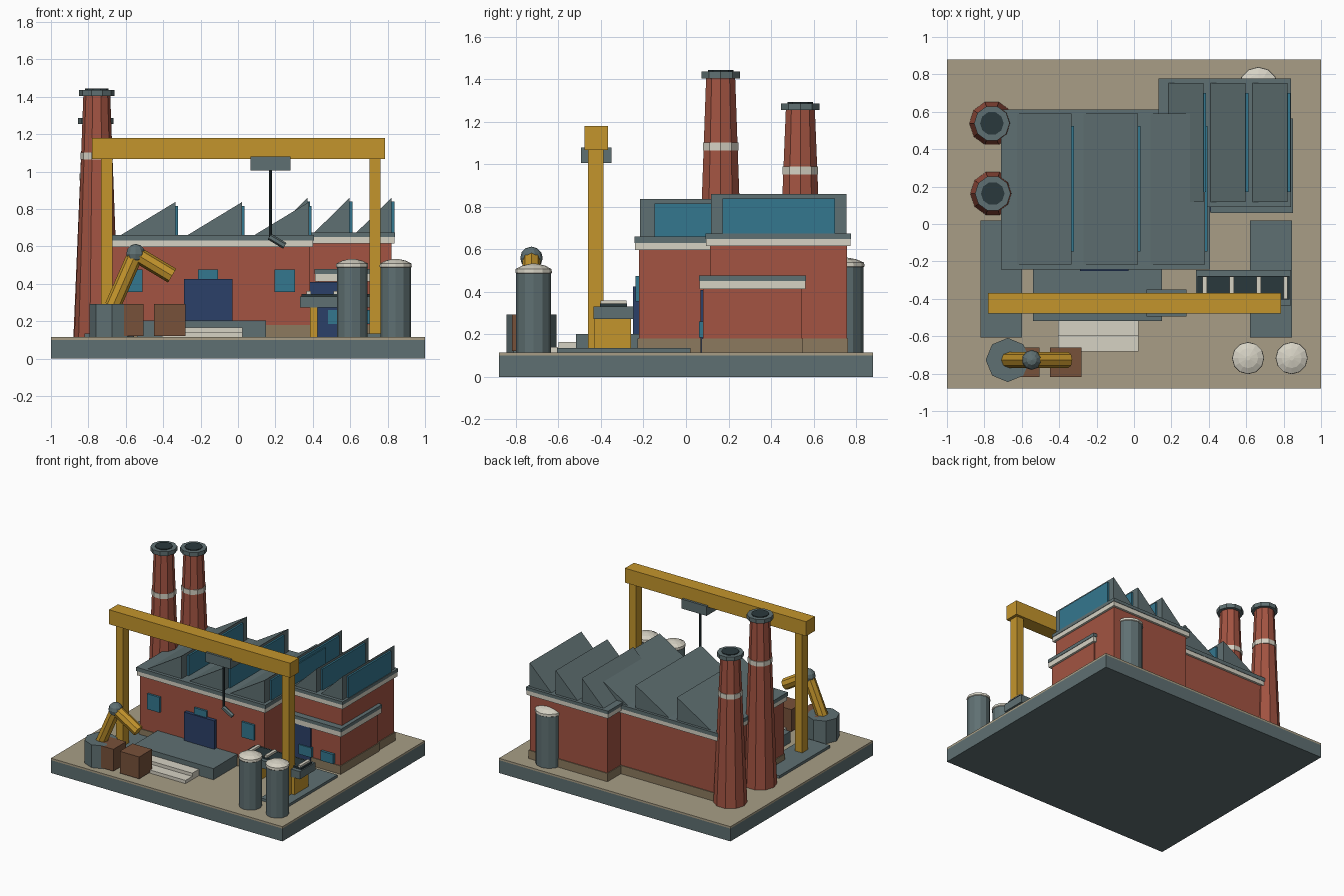
import bpy, bmesh
from math import pi, cos, sin
from mathutils import Vector

if "Cube" in bpy.data.objects:
    bpy.data.objects.remove(bpy.data.objects["Cube"])


def material(name, hexcode):
    def lin(c):
        return c / 12.92 if c <= 0.04045 else ((c + 0.055) / 1.055) ** 2.4
    m = bpy.data.materials.new(name)
    rgb = [lin(int(hexcode[i:i + 2], 16) / 255) for i in (0, 2, 4)]
    m.diffuse_color = (*rgb, 1)
    m.use_nodes = True
    m.node_tree.nodes["Principled BSDF"].inputs["Base Color"].default_value = m.diffuse_color
    return m


STEEL = material("steel", "5F7072")
TAN = material("concrete", "A89E86")
PLINTH = material("plinth", "8C7A5F")
BRICK = material("brick", "A35442")
CREAM = material("cream", "D6D2C4")
GLASS = material("glass", "34778F")
DOOR = material("door_blue", "2B4068")
GOLD = material("yellow_paint", "C4952C")
DARK = material("dark", "2A383C")
WOOD = material("wood", "77513A")
G = 0.115  # ground level


def finish(name, bm, mat):
    bmesh.ops.recalc_face_normals(bm, faces=bm.faces)
    mesh = bpy.data.meshes.new(name)
    bm.to_mesh(mesh)
    bm.free()
    mesh.materials.append(mat)
    ob = bpy.data.objects.new(name, mesh)
    bpy.context.collection.objects.link(ob)
    return ob


def box(name, x, y, z, mat):
    """Box from (min, max) pairs."""
    bm = bmesh.new()
    bmesh.ops.create_cube(bm, size=1)
    for v in bm.verts:
        v.co = [lo + (c + 0.5) * (hi - lo) for c, (lo, hi) in zip(v.co, (x, y, z))]
    return finish(name, bm, mat)


def lathe(name, centre, profile, mat, sides=12):
    """Faceted solid of revolution from (radius, z) points."""
    bm = bmesh.new()
    rings = []
    for r, z in profile:
        rings.append([bm.verts.new((centre[0] + r * cos(2 * pi * i / sides),
                                    centre[1] + r * sin(2 * pi * i / sides), z))
                      for i in range(sides)])
    for a, b in zip(rings, rings[1:]):
        for i in range(sides):
            j = (i + 1) % sides
            bm.faces.new((a[i], a[j], b[j], b[i]))
    bm.faces.new(rings[0])
    bm.faces.new(rings[-1])
    return finish(name, bm, mat)


def rod(name, p, q, r, mat, sides=8):
    """Cylinder between two points."""
    p, q = Vector(p), Vector(q)
    bm = bmesh.new()
    bmesh.ops.create_cone(bm, cap_ends=True, segments=sides, radius1=r, radius2=r,
                          depth=(q - p).length)
    ob = finish(name, bm, mat)
    ob.location = (p + q) / 2
    ob.rotation_euler = (q - p).to_track_quat('Z', 'Y').to_euler()
    return ob


def tooth(name, x, y, z):
    """Sawtooth roof bay with a glazed vertical side facing +x."""
    bm = bmesh.new()
    tri = [(x[0], z[0]), (x[1], z[0]), (x[1], z[1])]
    a = [bm.verts.new((px, y[0], pz)) for px, pz in tri]
    b = [bm.verts.new((px, y[1], pz)) for px, pz in tri]
    bm.faces.new(a)
    bm.faces.new(b)
    for i in range(3):
        j = (i + 1) % 3
        bm.faces.new((a[i], a[j], b[j], b[i]))
    finish(name, bm, STEEL)
    inset = (y[1] - y[0]) * 0.085
    box(name + "_glazing", (x[1] - 0.005, x[1] + 0.014), (y[0] + inset, y[1] - inset),
        (z[0] + 0.005, z[1] - 0.02), GLASS)


def building(name, x, y, top, band, roof):
    """Plinth, brick walls, cream cornice and roof slab."""
    def grow(r, d):
        return (r[0] - d, r[1] + d)
    box(name + "_plinth", grow(x, 0.006), grow(y, 0.006), (G, 0.18), PLINTH)
    box(name + "_walls", x, y, (G, top), BRICK)
    box(name + "_cornice", grow(x, 0.017), grow(y, 0.017), (top, band), CREAM)
    box(name + "_roof_slab", grow(x, 0.02), grow(y, 0.02), (band, roof), STEEL)


# Base slab
box("base", (-1, 1), (-0.88, 0.88), (0, 0.1), STEEL)
box("yard_surface", (-1, 1), (-0.88, 0.88), (0.1, G), TAN)

# Main hall with three sawtooth bays
building("main_hall", (-0.69, 0.385), (-0.222, 0.592), 0.597, 0.63, 0.66)
for i in range(3):
    x1 = -0.335 + i * 0.357
    tooth(f"main_roof_tooth_{i}", (x1 - 0.3, x1), (-0.217, 0.592), (0.655, 0.837))
for i, x in enumerate((-0.565, -0.16, 0.25)):
    box(f"main_window_{i}", (x - 0.054, x + 0.054), (-0.238, -0.21), (0.355, 0.475), GLASS)
box("main_door", (-0.29, -0.03), (-0.25, -0.2), (G, 0.425), DOOR)

# Rear hall, slightly taller
building("rear_hall", (0.15, 0.82), (0.112, 0.757), 0.615, 0.65, 0.675)
for i in range(3):
    x1 = 0.372 + i * 0.225
    tooth(f"rear_roof_tooth_{i}", (x1 - 0.193, x1), (0.118, 0.755), (0.67, 0.86))
box("rear_door", (0.38, 0.58), (0.068, 0.13), (G, 0.41), DOOR)

# Low side annex
building("annex", (0.43, 0.83), (0.08, 0.545), 0.413, 0.452, 0.478)
for i, x in enumerate((0.537, 0.725)):
    box(f"annex_window_{i}", (x - 0.055, x + 0.055), (0.06, 0.1), (0.185, 0.26), GLASS)

# Brick chimneys
for i, (cx, cy, top) in enumerate(((-0.755, 0.163, 1.44), (-0.76, 0.538, 1.29))):
    c = (cx, cy)
    neck = top - 0.035
    lathe(f"chimney_shaft_{i}", c, [(0.12, G), (0.072, neck)], BRICK, 10)
    lathe(f"chimney_cap_{i}", c, [(0.095, neck), (0.095, top - 0.003)], STEEL, 10)
    lathe(f"chimney_mouth_{i}", c, [(0.063, top - 0.01), (0.063, top + 0.003)], DARK, 10)
    zb = G + (neck - G) * 0.75
    rb = 0.12 - 0.048 * 0.75 + 0.004
    lathe(f"chimney_band_{i}", c, [(rb, zb - 0.017), (rb, zb + 0.02)], CREAM, 10)

# Storage silos
for i, (cx, cy, r, h) in enumerate(((0.61, -0.717, 0.082, 0.49), (0.843, -0.717, 0.082, 0.49),
                                    (0.665, 0.735, 0.1, 0.52))):
    lathe(f"silo_body_{i}", (cx, cy), [(r, G), (r, h)], STEEL)
    lathe(f"silo_dome_{i}", (cx, cy), [(r * 0.98, h - 0.005), (r * 1.05, h),
                                       (r * 1.03, h + 0.018), (r * 0.65, h + 0.034),
                                       (r * 0.15, h + 0.043)], CREAM)

# Gantry crane on two pads
for side, px, lx in (("left", (-0.82, -0.6), -0.702), ("right", (0.62, 0.845), 0.733)):
    box(f"gantry_pad_{side}", px, (-0.607, 0.02), (G, 0.135), STEEL)
    box(f"gantry_leg_{side}", (lx - 0.03, lx + 0.03), (-0.46, -0.388), (0.135, 1.08), GOLD)
box("gantry_beam", (-0.78, 0.785), (-0.478, -0.368), (1.067, 1.18), GOLD)
box("gantry_trolley", (0.067, 0.282), (-0.495, -0.35), (1.006, 1.08), STEEL)
rod("hoist_cable", (0.174, -0.423, 0.645), (0.174, -0.423, 1.01), 0.009, DARK)
rod("hoist_hook", (0.168, -0.423, 0.652), (0.25, -0.423, 0.603), 0.018, STEEL, 6)

# Conveyor
box("conveyor_frame", (0.332, 0.84), (-0.436, -0.246), (0.272, 0.332), STEEL)
box("conveyor_belt", (0.34, 0.832), (-0.404, -0.278), (0.332, 0.345), DARK)
for i in range(4):
    x = 0.378 + i * 0.144
    box(f"conveyor_slat_{i}", (x - 0.012, x + 0.012), (-0.402, -0.28), (0.34, 0.36), CREAM)
for i, x in enumerate((0.405, 0.768)):
    box(f"conveyor_leg_{i}", (x - 0.02, x + 0.02), (-0.43, -0.258), (0.135 if i else G, 0.272), GOLD)

# Loading dock with steps
box("loading_dock", (-0.54, 0.15), (-0.518, -0.222), (G, 0.203), STEEL)
box("dock_step_upper", (-0.405, 0.025), (-0.6, -0.515), (G, 0.165), CREAM)
box("dock_step_lower", (-0.405, 0.025), (-0.683, -0.6), (G, 0.14), CREAM)

# Robot arm
AY = -0.727
lathe("arm_base", (-0.675, AY), [(0.118, G), (0.118, 0.293)], STEEL, 8)
rod("arm_lower", (-0.67, AY, 0.28), (-0.547, AY, 0.56), 0.043, GOLD)
rod("arm_upper", (-0.547, AY, 0.56), (-0.352, AY, 0.443), 0.043, GOLD)
bm = bmesh.new()
bmesh.ops.create_uvsphere(bm, u_segments=10, v_segments=6, radius=0.053)
finish("arm_joint", bm, STEEL).location = (-0.547, AY, 0.56)

# Wooden crates
for i, x in enumerate((-0.588, -0.365)):
    box(f"crate_{i}", (x - 0.084, x + 0.084), (-0.818, -0.66), (0.122, 0.293), WOOD)
